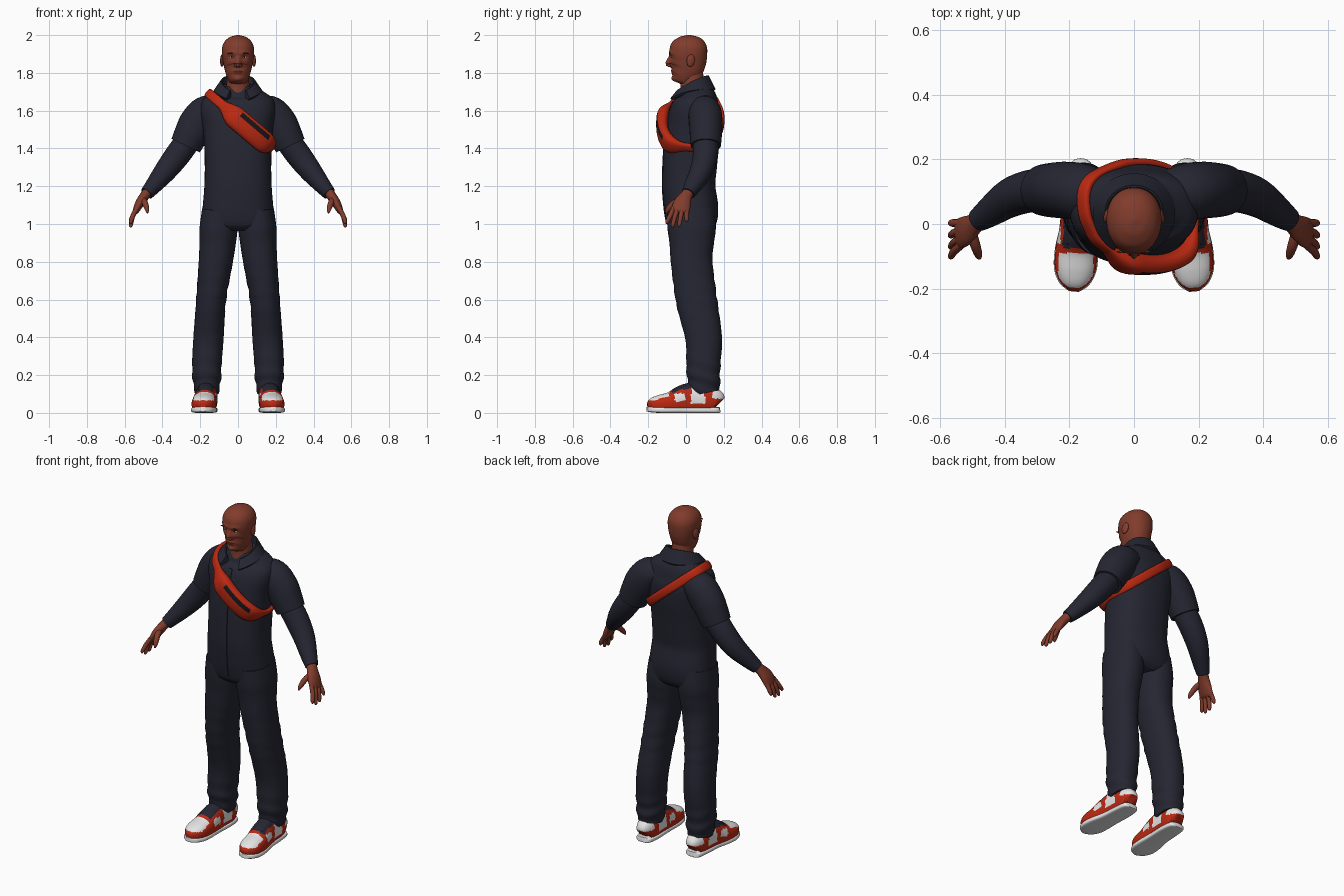
import bpy, bmesh, math
from mathutils import Vector
from mathutils.bvhtree import BVHTree

if "Cube" in bpy.data.objects:
    bpy.data.objects.remove(bpy.data.objects["Cube"])


def material(name, r, g, b):
    m = bpy.data.materials.new(name)
    m.diffuse_color = (r, g, b, 1)
    m.use_nodes = True
    m.node_tree.nodes["Principled BSDF"].inputs["Base Color"].default_value = m.diffuse_color
    return m


NAVY = material("navy cloth", 0.018, 0.019, 0.031)
SKIN = material("brown skin", 0.22, 0.045, 0.025)
LIP = material("dark lip and brow", 0.11, 0.022, 0.014)
RED = material("red", 0.50, 0.022, 0.006)
WHITE = material("white", 0.78, 0.78, 0.78)
BLACK = material("black", 0.008, 0.008, 0.01)


def skin(name, rings, mats, loop=False, rule=None, angle=45):
    """Join rings of points into one surface; rule(i, j, centre) picks the colour."""
    bm = bmesh.new()
    vs = [[bm.verts.new(p) for p in r] for r in rings]
    n, m = len(rings[0]), len(rings)
    for i in range(m if loop else m - 1):
        for j in range(n):
            a, b = vs[i], vs[(i + 1) % m]
            f = bm.faces.new((a[j], a[(j + 1) % n], b[(j + 1) % n], b[j]))
            if rule:
                f.material_index = rule(i, j, f.calc_center_median())
    if not loop:
        bm.faces.new(vs[0])
        bm.faces.new(vs[-1])
    bmesh.ops.recalc_face_normals(bm, faces=bm.faces)
    me = bpy.data.meshes.new(name)
    bm.to_mesh(me)
    bm.free()
    for mt in mats:
        me.materials.append(mt)
    me.shade_smooth()
    me.set_sharp_from_angle(angle=math.radians(angle))
    ob = bpy.data.objects.new(name, me)
    bpy.context.collection.objects.link(ob)
    return ob


def smooth_rows(rows, steps):
    """Catmull-Rom interpolation of the key sections."""
    out, k = [], len(rows)
    for i in range(k - 1):
        p = [Vector(rows[max(0, min(k - 1, i + d))]) for d in (-1, 0, 1, 2)]
        for s in range(steps):
            t = s / steps
            out.append(0.5 * (2 * p[1] + (p[2] - p[0]) * t
                              + (2 * p[0] - 5 * p[1] + 4 * p[2] - p[3]) * t * t
                              + (3 * p[1] - p[0] - 3 * p[2] + p[3]) * t ** 3))
    return out + [Vector(rows[-1])]


def oval(a, e):
    c, s = math.cos(a), math.sin(a)
    return math.copysign(abs(c) ** (2 / e), c), math.copysign(abs(s) ** (2 / e), s)


def loft(name, rows, mats, side=1, n=32, e=2.0, steps=5, hint=(0, 1, 0), warp=None, **kw):
    """Sections (x, y, z, radius a, radius b), with radius b along the hint axis."""
    rows = smooth_rows(rows, steps)
    rings = []
    for i, r in enumerate(rows):
        c = Vector(r[:3])
        t = (Vector(rows[min(i + 1, len(rows) - 1)][:3]) - Vector(rows[max(i - 1, 0)][:3])).normalized()
        b = Vector(hint)
        b = (b - t * b.dot(t)).normalized()
        a = b.cross(t)
        ring = []
        for j in range(n):
            u, v = oval(2 * math.pi * j / n, e)
            p = c + a * (u * max(r[3], 0.002)) + b * (v * max(r[4], 0.002))
            if warp:
                p = warp(p, c)
            p.x *= side
            ring.append(p)
        rings.append(ring)
    return skin(name, rings, mats, **kw)


def ball(name, loc, size, mat):
    bm = bmesh.new()
    bmesh.ops.create_uvsphere(bm, u_segments=20, v_segments=12, radius=1)
    me = bpy.data.meshes.new(name)
    bm.to_mesh(me)
    bm.free()
    me.materials.append(mat)
    me.shade_smooth()
    ob = bpy.data.objects.new(name, me)
    ob.location, ob.scale = loc, size
    bpy.context.collection.objects.link(ob)
    return ob


def tree(ob):
    return BVHTree.FromPolygons([v.co for v in ob.data.vertices],
                                [list(p.vertices) for p in ob.data.polygons])


def bump(v, mid, width):
    return math.exp(-((v - mid) / width) ** 2)


# Overall top
torso = loft("torso", [
    (0, .03, .965, .15, .10), (0, .03, 1.0, .195, .13), (0, .028, 1.08, .188, .143),
    (0, .015, 1.2, .178, .14), (0, .02, 1.3, .176, .143), (0, .028, 1.4, .178, .145),
    (0, .04, 1.5, .185, .145), (0, .05, 1.6, .20, .135), (0, .058, 1.66, .185, .11),
    (0, .055, 1.70, .135, .09), (0, .05, 1.735, .075, .07)], [NAVY], n=64, e=2.4)


# Cloth folds on the trousers
def folds(p, c):
    a = math.atan2(p.y - c.y, p.x - c.x)
    amp = .004 * bump(p.z, .18, .1) + .003 * bump(p.z, .62, .12)
    return p + (p - c).normalized() * amp * math.sin(p.z * 75 + 2 * math.sin(a))


for s, tag in ((1, "left"), (-1, "right")):
    loft(tag + "_trouser_leg", [
        (.10, .025, 1.08, .09, .125), (.103, .03, .98, .1, .128), (.108, .03, .9, .096, .118),
        (.118, .03, .8, .09, .11), (.142, .055, .6, .079, .109), (.156, .093, .4, .08, .097),
        (.165, .092, .25, .078, .09), (.165, .095, .16, .072, .085), (.165, .105, .105, .062, .075)],
        [NAVY], s, n=40, e=2.2, steps=7, warp=folds)
    loft(tag + "_short_sleeve", [
        (.10, .09, 1.605, .07, .075), (.165, .1, 1.588, .093, .088), (.215, .105, 1.53, .098, .088),
        (.25, .105, 1.47, .09, .085), (.277, .105, 1.415, .083, .08)], [NAVY], s)
    loft(tag + "_long_sleeve", [
        (.25, .105, 1.46, .066, .068), (.32, .102, 1.365, .067, .066), (.385, .08, 1.28, .059, .06),
        (.45, .035, 1.2, .044, .046), (.483, .012, 1.162, .036, .036)], [NAVY], s)

    # Hand
    loft(tag + "_palm", [
        (.472, .02, 1.178, .026, .028), (.495, .0, 1.148, .026, .033), (.52, -.02, 1.11, .024, .046),
        (.54, -.03, 1.07, .017, .048), (.545, -.033, 1.055, .008, .04)], [SKIN], s, n=24)
    for k, (y, tip, z) in enumerate(((-.066, -.100, 1.0), (-.043, -.07, .982),
                                     (-.019, -.035, .985), (.003, .003, 1.01))):
        loft(f"{tag}_finger_{k + 1}", [
            (.535, y, 1.085, .012, .012), (.556, (y + tip) / 2, 1.045, .0125, .0125),
            (.567, tip, z + .012, .01, .01), (.568, tip, z, .003, .003)], [SKIN], s, n=12)
    loft(tag + "_thumb", [
        (.505, -.02, 1.135, .014, .016), (.492, -.065, 1.11, .016, .016),
        (.482, -.095, 1.078, .013, .012), (.479, -.107, 1.058, .004, .004)], [SKIN], s, n=12, hint=(1, 0, 0))

    # Shoe, with colour panels by height and length
    def panels(i, j, c):
        mid = .172 - .06 * c.y
        dx = abs(abs(c.x) - mid)
        if c.y < -.09:
            return 1 if c.z > .066 and dx < .054 else 0
        if c.z > .102 and c.y < .03 and (c.y > -.075):
            return 2 if dx < .045 else 0
        if -.06 < c.y < -.005 and .06 < c.z:
            return 1
        if .025 < c.y < .10 and c.z > .045:
            return 1
        return 1 if c.y > .14 and c.z > .075 else 0

    def ground(p, c):
        p.z = max(p.z, .012)
        return p

    loft(tag + "_shoe_upper", [
        (.165, .176, .05, .025, .03), (.165, .163, .06, .045, .06), (.165, .12, .07, .056, .075),
        (.168, .04, .075, .058, .085), (.172, -.02, .065, .06, .08), (.178, -.08, .05, .065, .062),
        (.182, -.14, .045, .063, .05), (.185, -.18, .04, .046, .038), (.187, -.203, .035, .018, .018)],
        [RED, WHITE, NAVY], s, n=48, e=2.3, steps=8, hint=(0, 0, 1), warp=ground, rule=panels)
    loft(tag + "_shoe_sole", [
        (.165, .181, .016, .02, .014), (.165, .168, .015, .046, .015), (.165, .1, .015, .056, .015),
        (.17, .0, .015, .058, .015), (.178, -.08, .015, .067, .015), (.182, -.14, .016, .066, .016),
        (.185, -.185, .018, .047, .015), (.187, -.208, .02, .016, .012)],
        [WHITE], s, n=32, e=4, hint=(0, 0, 1))
    for k in range(4):
        y = -.062 + .02 * k
        ball(f"{tag}_lace_{k + 1}", (s * (.172 - .06 * y), y, .122 + .007 * k), (.035, .005, .005), NAVY)


# Head and face
def face(p, c):
    if p.y < c.y:
        x, z, d = abs(p.x), p.z, 0
        slope = max(0, min(1, (1.892 - z) / .05)) * max(0, min(1, (z - 1.826) / .012))
        d += .032 * slope * bump(x, 0, .011 + .006 * slope)
        d += .006 * bump(z, 1.905, .012) * bump(x, .03, .03)
        d -= .009 * bump(z, 1.882, .012) * bump(x, .033, .016)
        d += .009 * bump(z, 1.804, .012) * bump(x, 0, .025)
        d -= .004 * bump(z, 1.804, .003) * bump(x, 0, .022)
        d += .008 * bump(z, 1.767, .014) * bump(x, 0, .022)
        p.y -= d
    return p


def lips(i, j, c):
    return 1 if abs(c.x) < .025 - abs(c.z - 1.804) and abs(c.z - 1.804) < .009 and c.y < -.04 else 0


head = loft("head", [
    (0, -.04, 1.747, .018, .022), (0, -.035, 1.757, .04, .043), (0, -.018, 1.78, .057, .066),
    (0, .003, 1.82, .071, .087), (0, .01, 1.86, .079, .097), (0, .012, 1.9, .085, .1),
    (0, .014, 1.94, .083, .097), (0, .015, 1.97, .068, .08), (0, .015, 1.99, .042, .05),
    (0, .015, 2.0, .008, .01)], [SKIN, LIP], n=80, e=2.15, steps=9, warp=face, rule=lips, angle=70)
loft("neck", [(0, .035, 1.66, .072, .072), (0, .035, 1.72, .062, .064), (0, .03, 1.8, .056, .06)], [SKIN])
head_tree = tree(head)


def face_y(x, z):
    return head_tree.ray_cast(Vector((x, -1, z)), Vector((0, 1, 0)))[0].y


for s, tag in ((1, "left"), (-1, "right")):
    x = s * .033
    y = face_y(x, 1.883)
    ball(tag + "_eye", (x, y, 1.883), (.013, .005, .0055), WHITE)
    ball(tag + "_iris", (x, y - .004, 1.883), (.005, .002, .005), BLACK)
    ball(tag + "_brow", (s * .035, face_y(s * .035, 1.904), 1.904), (.02, .004, .0035), LIP).rotation_euler.y = s * .1
    ball(tag + "_ear", (s * .084, .025, 1.865), (.01, .022, .033), SKIN).rotation_euler = (-.15, 0, s * .25)
    ball(tag + "_nostril", (s * .012, face_y(s * .012, 1.84) + .004, 1.838), (.008, .01, .007), SKIN)

# Open collar folded around the neck
rings = []
for i in range(41):
    a = math.radians(-62 + 304 * i / 40)
    c, sn = math.cos(a), math.sin(a)
    front = (1 - sn) / 2
    prof = [(.078, 1.70 - .03 * front), (.083, 1.785 - .085 * front ** 1.5), (.09, 1.787 - .085 * front ** 1.5),
            (.128, 1.715 - .06 * front ** 3), (.12, 1.705 - .06 * front ** 3)]
    rings.append([Vector((c * r, .035 + sn * r * (.95 + .1 * front), z)) for r, z in prof])
skin("collar", rings, [NAVY], angle=30)

# Front closure strip
torso_tree = tree(torso)
rings = []
for i in range(31):
    z = 1.02 + .63 * i / 30
    y = torso_tree.ray_cast(Vector((0, -1, z)), Vector((0, 1, 0)))[0].y
    rings.append([Vector((x, y + d, z)) for x, d in ((-.014, .003), (-.012, -.003), (.012, -.003), (.014, .003))])
skin("front_placket", rings, [NAVY], angle=30)

# Cross-body strap that swells into a pouch on the chest
SLOPE, STEPS, SEG = .85, 120, 24
across = Vector((SLOPE, 0, 1)).normalized()
origin = Vector((0, .04, 1.56))


def ramp(v, lo, hi):
    t = max(0, min(1, (v - lo) / (hi - lo)))
    return t * t * (3 - 2 * t)


rings = []
for i in range(STEPS):
    deg = -180 + 360 * i / STEPS
    a = math.radians(deg)
    d = Vector((math.cos(a), math.sin(a), -SLOPE * math.cos(a))).normalized()
    hit = torso_tree.ray_cast(origin, d)[0]
    f = ramp(deg, -128, -92) * (1 - ramp(deg, -48, -12))
    w, h = .025 + .034 * f, .013 + .021 * f
    mid = hit + d * (h - .008) - across * .006 * f
    ring = []
    for j in range(SEG):
        u, v = oval(2 * math.pi * j / SEG, 2.6)
        ring.append(mid + d * (h * u) + across * (w * v))
    rings.append(ring)


def zipper(i, j, c):
    return 1 if -92 < -180 + 360 * i / STEPS < -50 and j in (1, 2) else 0


skin("crossbody_bag", rings, [RED, BLACK], loop=True, rule=zipper, angle=50)
